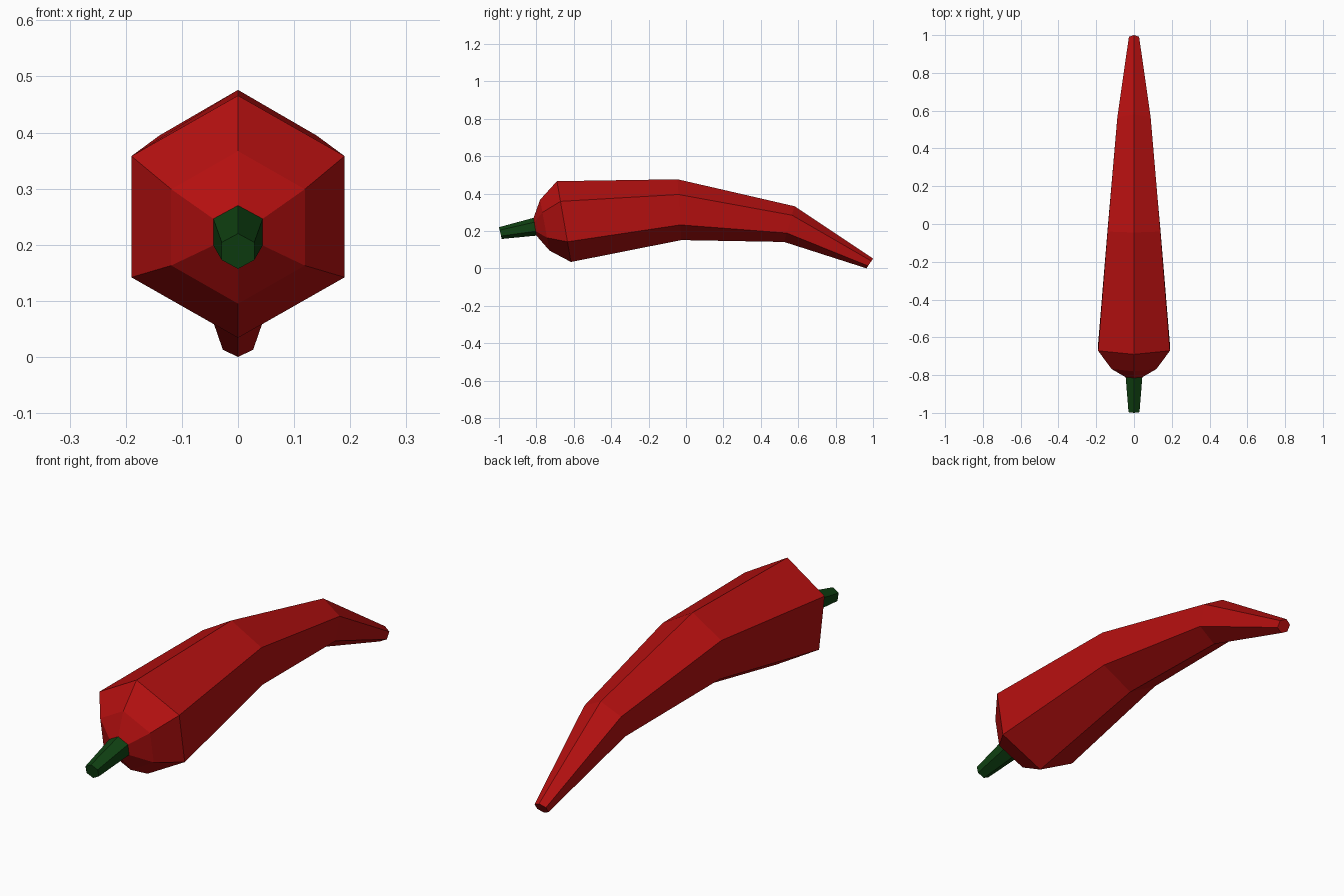
import bpy, bmesh

if "Cube" in bpy.data.objects:
    bpy.data.objects.remove(bpy.data.objects["Cube"])


def material(name, rgb):
    m = bpy.data.materials.new(name)
    m.diffuse_color = (*rgb, 1)
    m.use_nodes = True
    m.node_tree.nodes["Principled BSDF"].inputs["Base Color"].default_value = m.diffuse_color
    return m


def loft(name, rings, mat):
    """Six-sided tube; ring = (top y, top z, bottom y, bottom z, half width)."""
    bm = bmesh.new()
    loops = []
    for ty, tz, by, bz, w in rings:
        loop = []
        for side, t in ((0, 0), (1, .25), (1, .75), (0, 1), (-1, .75), (-1, .25)):
            loop.append(bm.verts.new((side * w, ty + (by - ty) * t, tz + (bz - tz) * t)))
        loops.append(loop)
    for a, b in zip(loops, loops[1:]):
        for i in range(6):
            j = (i + 1) % 6
            bm.faces.new((a[i], a[j], b[j], b[i]))
    bm.faces.new(loops[0])
    bm.faces.new(loops[-1])
    bmesh.ops.recalc_face_normals(bm, faces=bm.faces)
    me = bpy.data.meshes.new(name)
    bm.to_mesh(me)
    bm.free()
    me.materials.append(mat)
    ob = bpy.data.objects.new(name, me)
    bpy.context.collection.objects.link(ob)
    return ob


red = material("pepper red", (0.46, 0.005, 0.005))
green = material("stem green", (0.005, 0.055, 0.006))

# curved pepper body, from the shoulder to the tip
neck = (-0.815, 0.27, -0.80, 0.175, 0.044)
loft("pepper_body", [
    neck,
    (-0.78, 0.367, -0.73, 0.095, 0.119),
    (-0.69, 0.466, -0.615, 0.034, 0.19),
    (-0.045, 0.476, -0.025, 0.151, 0.14),
    (0.58, 0.332, 0.525, 0.141, 0.088),
    (1.0, 0.052, 0.965, 0.0, 0.027),
], red)

# stem
loft("stem", [(-1.0, 0.22, -0.985, 0.157, 0.029), neck], green)
